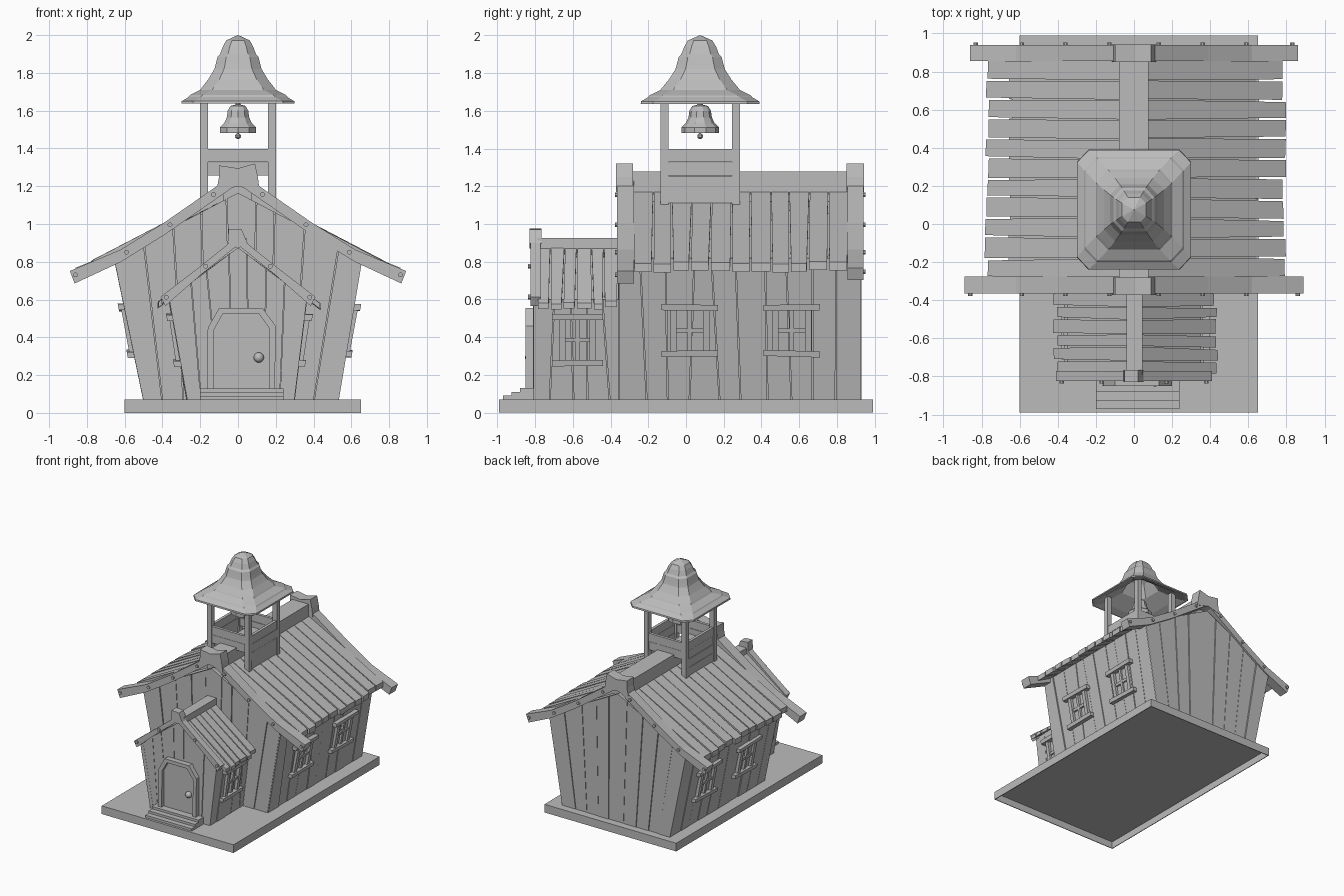
import bpy, bmesh, math, random
from mathutils import Vector

random.seed(4)
cube = bpy.data.objects.get("Cube")
if cube:
    bpy.data.objects.remove(cube, do_unlink=True)

GREY = (0.5, 0.5, 0.5, 1)
mat = bpy.data.materials.new("weathered_grey")
mat.use_nodes = True
mat.diffuse_color = GREY
mat.node_tree.nodes["Principled BSDF"].inputs["Base Color"].default_value = GREY
BASE = 0.07


def j(a):
    return random.uniform(-a, a)


def finish(name, bm):
    bmesh.ops.recalc_face_normals(bm, faces=bm.faces[:])
    me = bpy.data.meshes.new(name)
    bm.to_mesh(me)
    bm.free()
    me.materials.append(mat)
    ob = bpy.data.objects.new(name, me)
    bpy.context.collection.objects.link(ob)
    return ob


def part(name, slabs):
    """Each slab is a polygon swept along an offset vector."""
    bm = bmesh.new()
    for pts, off in slabs:
        a = [bm.verts.new(p) for p in pts]
        b = [bm.verts.new(Vector(p) + Vector(off)) for p in pts]
        bm.faces.new(a)
        bm.faces.new(b[::-1])
        for i in range(len(a)):
            k = (i + 1) % len(a)
            bm.faces.new((a[i], b[i], b[k], a[k]))
    return finish(name, bm)


def box(x0, x1, y0, y1, z0, z1):
    return [(x0, y0, z0), (x1, y0, z0), (x1, y1, z0), (x0, y1, z0)], (0, 0, z1 - z0)


def front(pts, y0, y1):
    """Profile in x and z, swept from y0 to y1."""
    return [(x, y0, z) for x, z in pts], (0, y1 - y0, 0)


def circle(n):
    return [(math.cos(math.tau * (i + .5) / n), math.sin(math.tau * (i + .5) / n))
            for i in range(n)]


def clipped(r):
    """Square with clipped corners, rounder where it is narrow."""
    c = min(.8, .45 + 1.15 * r)
    return [(1, -c), (1, c), (c, 1), (-c, 1), (-1, c), (-1, -c), (-c, -1), (c, -1)]


def loft(name, profile, section, cx, cy, closed=False, sy=1.0):
    bm = bmesh.new()
    rings = [[bm.verts.new((cx + r * u, cy + r * v * sy, z)) for u, v in section(r)]
             for r, z in profile]
    n = len(rings[0])
    pairs = list(zip(rings, rings[1:])) + ([(rings[-1], rings[0])] if closed else [])
    for a, b in pairs:
        for i in range(n):
            k = (i + 1) % n
            bm.faces.new((a[i], a[k], b[k], b[i]))
    if not closed:
        bm.faces.new(rings[0])
        bm.faces.new(rings[-1])
    return finish(name, bm)


def edges(a, b, n, wobble):
    e = [a + (b - a) * i / n + j(wobble) for i in range(n + 1)]
    e[0], e[-1] = a, b
    return e


def house(name, w0, w1, ze, za, y0, y1, side_n, gable_n, roof_n, eave, roof_y, thick):
    slope = (za - ze) / w1
    cx = 0.015

    # solid core behind the boards
    d = .015
    core = [(cx - w0 + d, BASE), (cx + w0 - d, BASE), (w1 - d, ze), (0, za - d), (d - w1, ze)]
    walls = [front(core, y0 + d, y1 - d)]
    # side boards
    for s in (-1, 1):
        lo, hi = edges(y0, y1, side_n, .025), edges(y0, y1, side_n, .025)
        for i in range(side_n):
            g, d = .0025, j(.004)
            xb, xt = cx + s * (w0 + d), s * (w1 + d)
            walls.append(([(xb, lo[i] + g, BASE), (xb, lo[i + 1] - g, BASE),
                           (xt, hi[i + 1] - g, ze), (xt, hi[i] + g, ze)], (-s * .03, 0, 0)))
    # gable boards, fanning outwards
    for y, d in ((y0, .03), (y1, -.03)):
        lo, hi = edges(-1, 1, gable_n, .04), edges(-1, 1, gable_n, .04)
        for i in range(gable_n):
            g = .004
            t0, t1 = hi[i] + g, hi[i + 1] - g
            poly = [(cx + (lo[i] + g) * w0, BASE), (cx + (lo[i + 1] - g) * w0, BASE),
                    (t1 * w1, za - abs(t1) * (za - ze))]
            if t0 < 0 < t1:
                poly.append((0, za))
            poly.append((t0 * w1, za - abs(t0) * (za - ze)))
            dy = j(.004)
            walls.append(front(poly, y + dy, y + d))
    part(name + "_walls", walls)

    # roof boards with ragged eaves
    roof = []
    for s in (-1, 1):
        top, low = edges(*roof_y, roof_n, .006), edges(*roof_y, roof_n, .01)
        for i in range(roof_n):
            x, lift = eave + s * .008 + j(.012), j(.004)
            z = za - slope * x + lift
            roof.append(([(0, top[i] + .002, za), (0, top[i + 1] - .002, za),
                          (s * x, low[i + 1] - .006, z),
                          (s * (x + j(.004)), low[i] + .006, z)], (0, 0, thick)))
    part(name + "_roof_boards", roof)


def barge(name, path, h, y0, y1, out):
    """Bent gable boards on both sides with round nail heads."""
    boards = []
    for s in (-1, 1):
        pts = [(s * x, z + h) for x, z in path]
        pts += [(s * (x - (.025 if x == path[-1][0] else 0)), z - h) for x, z in path[::-1]]
        boards.append(front(pts, y0, y1))
        nails = [(.13, path[0], path[1])] if len(path) > 3 else []
        nails += [(x, *seg) for seg in zip(path, path[1:]) for x in (seg[1][0] - .03,)]
        for x, (xa, za), (xb, zb) in nails:
            z = za + (zb - za) * (x - xa) / (xb - xa)
            y = y0 if out < 0 else y1
            boards.append(front([(s * x + .013 * u, z + .013 * v) for u, v in circle(8)],
                                y, y + out * .012))
    part(name, boards)


def window(name, s, y, z, k, wall):
    """Barred window lying on a sloping wall; wall(z) is its half width."""
    bars = []

    def bar(a0, a1, b0, b1, d, tilt=0.0):
        q = [(a0, b0 + tilt), (a1, b0 - tilt), (a1, b1 - tilt), (a0, b1 + tilt)]
        bars.append(([(s * (wall(z + v) - .01) + .008, y + u * k, z + v) for u, v in q],
                     (s * (d + .01), 0, 0)))
    for e in (-1, 1):
        bar(-.15, .15, e * .122 - .016, e * .122 + .016, .035, j(.006))
        bar(e * .088 - .017, e * .088 + .017, -.11, .11, .022)
    bar(-.012, .012, -.11, .11, .016)
    bar(-.08, .08, -.011, .011, .014)
    part(name, bars)


# hollow plinth, open below
part("plinth", [box(-.6, .65, -.99, .99, .06, BASE)]
     + [box(x, x + .006, -.99, .99, 0, .06) for x in (-.6, .644)]
     + [box(-.594, .644, y, y + .006, 0, .06) for y in (-.99, .984)])

# main hall and porch
house("hall", .515, .655, .82, 1.165, -.355, .925, 10, 9, 11, .78, (-.28, .86), .045)
house("porch", .285, .365, .60, .875, -.808, -.33, 5, 7, 6, .42, (-.79, -.36), .03)
hall_path = [(.03, 1.225), (.39, .975), (.62, .832), (.89, .718)]
barge("hall_front_gable_boards", hall_path, .033, -.365, -.275, -1)
barge("hall_back_gable_boards", hall_path[:3] + [(.86, .735)], .033, .855, .94, 1)
barge("porch_gable_boards", [(.01, .905), (.2, .752), (.41, .59)], .024, -.825, -.77, -1)

# ridge caps and carved peak blocks
part("hall_ridge_cap", [box(-.08, .075, -.3, .86, 1.12, 1.277)])
part("porch_ridge_cap", [box(-.04, .045, -.79, -.35, .84, .925)])
peak = [(-.115, 1.17), (-.1, 1.25), (-.1, 1.31), (0, 1.295), (.09, 1.32), (.105, 1.25),
        (.115, 1.17), (0, 1.2)]
part("hall_peak_blocks", [front(peak, -.372, -.28), front(peak, .85, .943)])
part("porch_peak_block", [front([(-.055, .9), (-.05, .975), (.02, .97), (.05, .9), (0, .87)],
                                -.829, -.765)])

# windows
for s, side in ((1, "left"), (-1, "right")):
    for y, place in ((.02, "front"), (.56, "back")):
        window(f"hall_{side}_{place}_window", s, y, .435, 1,
               lambda z: .515 + (z - BASE) * .187)
    window(f"porch_{side}_window", s, -.575, .385, .9, lambda z: .285 + (z - BASE) * .151)

# door, frame, knob and steps
outer = [(-.165, .12), (-.16, .45), (-.1, .555), (.13, .555), (.2, .46), (.195, .12)]
inner = [(-.13, .12), (-.127, .44), (-.08, .525), (.11, .525), (.168, .445), (.163, .12)]
part("door_frame", [front([outer[i], outer[i + 1], inner[i + 1], inner[i]], -.85, -.79)
                    for i in range(5)])
part("door", [front(inner, -.82, -.79)])
bm = bmesh.new()
bmesh.ops.create_uvsphere(bm, u_segments=16, v_segments=10, radius=.027)
bmesh.ops.translate(bm, vec=(.11, -.826, .293), verts=bm.verts[:])
for f in bm.faces:
    f.smooth = True
finish("door_knob", bm)
part("steps", [box(-.2, .24, -.97 + i * .045, -.8, BASE, .09 + i * .02) for i in range(3)])

# belfry posts and boarded sides
CY = .075
part("belfry_posts", [box(x - .021, x + .021, CY + y - .021, CY + y + .021, 1.1, 1.68)
                      for x in (-.179, .179) for y in (-.19, .19)])
boards = []
for e in (-1, 1):
    for i in range(4):
        z = 1.112 + i * .072
        x = e * (.182 + j(.003))
        boards.append(box(x - .012, x + .012, CY - .18, CY + .18, z, z + .07))
        if i > 1:
            y = CY + e * (.19 + j(.003))
            boards.append(box(-.17, .17, y - .012, y + .012, z, z + .07))
part("belfry_boards", boards)

# belfry roof: flared hollow shell
loft("belfry_roof",
     [(.30, 1.637), (.298, 1.65), (.262, 1.672), (.255, 1.682), (.20, 1.71), (.192, 1.722),
      (.158, 1.765), (.15, 1.778), (.125, 1.82), (.118, 1.845), (.108, 1.885), (.095, 1.9),
      (.08, 1.94), (.062, 1.972), (.002, 2.0), (.002, 1.9), (.08, 1.84), (.13, 1.74),
      (.24, 1.66), (.285, 1.637)], clipped, 0, CY, closed=True, sy=1.05)

# bell with hanger and clapper
loft("bell", [(.088, 1.482), (.1, 1.482), (.1, 1.512), (.076, 1.535), (.062, 1.565),
              (.057, 1.6), (.042, 1.625), (.015, 1.632), (.012, 1.85)],
     lambda r: circle(10), 0, CY)
loft("bell_clapper", [(.005, 1.45), (.016, 1.458), (.016, 1.472), (.006, 1.48), (.006, 1.5)],
     lambda r: circle(8), 0, CY)
